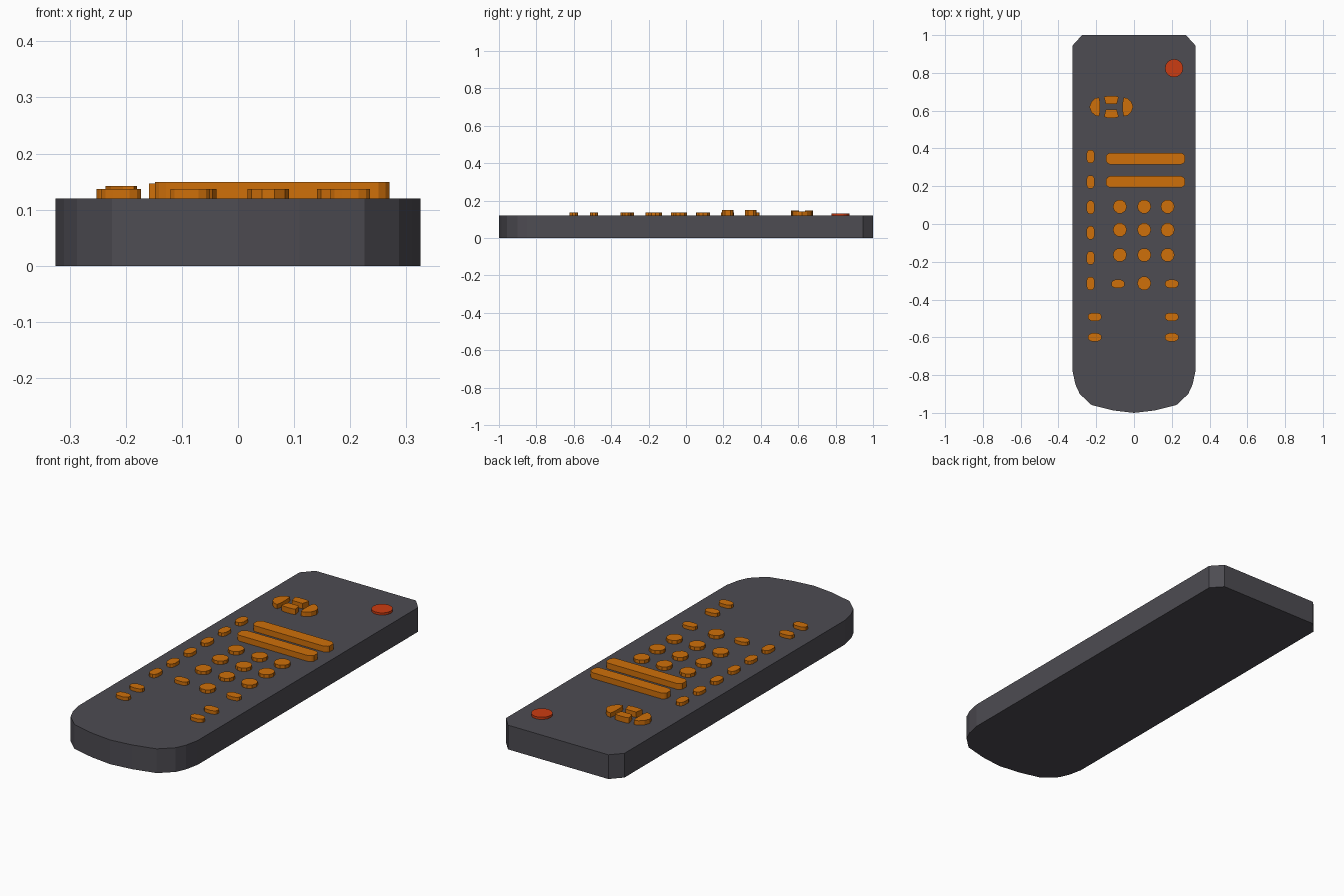
import bpy, bmesh, math

if "Cube" in bpy.data.objects:
    bpy.data.objects.remove(bpy.data.objects["Cube"])

def material(name, rgb):
    m = bpy.data.materials.new(name)
    m.diffuse_color = (*rgb, 1)
    m.use_nodes = True
    m.node_tree.nodes["Principled BSDF"].inputs["Base Color"].default_value = m.diffuse_color
    return m

GREY = material("dark_grey", (0.075, 0.072, 0.085))
ORANGE = material("orange", (0.62, 0.16, 0.003))
RED = material("red", (0.6, 0.045, 0.006))
TOP = 0.118

def prism(name, outline, z0, z1, mat):
    """Extrude a counter-clockwise xy outline from z0 to z1."""
    bm = bmesh.new()
    face = bm.faces.new([bm.verts.new((x, y, z0)) for x, y in outline])
    ext = bmesh.ops.extrude_face_region(bm, geom=[face])
    for v in ext["geom"]:
        if isinstance(v, bmesh.types.BMVert):
            v.co.z = z1
    bmesh.ops.recalc_face_normals(bm, faces=bm.faces)
    mesh = bpy.data.meshes.new(name)
    bm.to_mesh(mesh)
    bm.free()
    mesh.materials.append(mat)
    ob = bpy.data.objects.new(name, mesh)
    bpy.context.collection.objects.link(ob)
    return ob

def disc(cx, cy, r, n):
    return [(cx + r * math.cos(2 * math.pi * i / n),
             cy + r * math.sin(2 * math.pi * i / n)) for i in range(n)]

def pill(cx, cy, w, h, end, tip):
    """Long shape along x: ends taper over 'end' to a flat of half-height 'tip'."""
    q = [(w, tip), (w - end * 0.35, h * 0.75), (w - end, h)]
    q += [(-x, y) for x, y in reversed(q)]
    q += [(x, -y) for x, y in reversed(q)]
    return [(cx + x, cy + y) for x, y in q]

def turned(cx, cy, *args):
    return [(cx - y, cy + x) for x, y in pill(0, 0, *args)]

# Body: clipped corners at the far end, rounded near end
half = [(0, -1), (0.11, -0.987), (0.225, -0.958), (0.287, -0.90),
        (0.31, -0.85), (0.325, -0.78), (0.325, 0.945), (0.275, 1)]
prism("body", half + [(-x, y) for x, y in reversed(half[1:])], 0, 0.12, GREY)

# Power button
prism("power_button", disc(0.212, 0.825, 0.048, 16), TOP, 0.131, RED)

# Direction pad: two curved side keys and two trapezoid keys
px, py = -0.12, 0.62
side = [(0.065, -0.05), (0.085, -0.046), (0.106, -0.027), (0.116, 0),
        (0.106, 0.027), (0.085, 0.046), (0.065, 0.05), (0.06, 0.025), (0.06, -0.025)]
wedge = [(-0.029, 0.015), (0.029, 0.015), (0.039, 0.053), (0.02, 0.058),
         (-0.02, 0.058), (-0.039, 0.053)]
for s, n in ((1, "right"), (-1, "left")):
    prism(f"pad_{n}", [(px + s * x, py + s * y) for x, y in side], TOP, 0.142, ORANGE)
for s, n in ((1, "up"), (-1, "down")):
    prism(f"pad_{n}", [(px + s * x, py + s * y) for x, y in wedge], TOP, 0.147, ORANGE)

# Long bar keys
for i, y in enumerate((0.346, 0.223)):
    prism(f"bar_key_{i}", pill(0.061, y, 0.209, 0.031, 0.02, 0.014), TOP, 0.149, ORANGE)

# Column of narrow keys on the left
for i in range(6):
    prism(f"side_key_{i}", turned(-0.23, 0.357 - 0.1344 * i, 0.035, 0.022, 0.02, 0.008),
          TOP, 0.137, ORANGE)

# Round number keys
spots = [(x, y) for y in (0.092, -0.031, -0.164) for x in (-0.075, 0.054, 0.178)]
for i, (x, y) in enumerate(spots + [(0.054, -0.314)]):
    prism(f"number_key_{i}", disc(x, y, 0.037, 10), TOP, 0.137, ORANGE)

# Small flat keys
small = [(-0.085, -0.317), (0.2, -0.317)] + [(x, y) for x in (-0.208, 0.2) for y in (-0.492, -0.6)]
for i, (x, y) in enumerate(small):
    prism(f"small_key_{i}", pill(x, y, 0.035, 0.022, 0.02, 0.008), TOP, 0.137, ORANGE)
